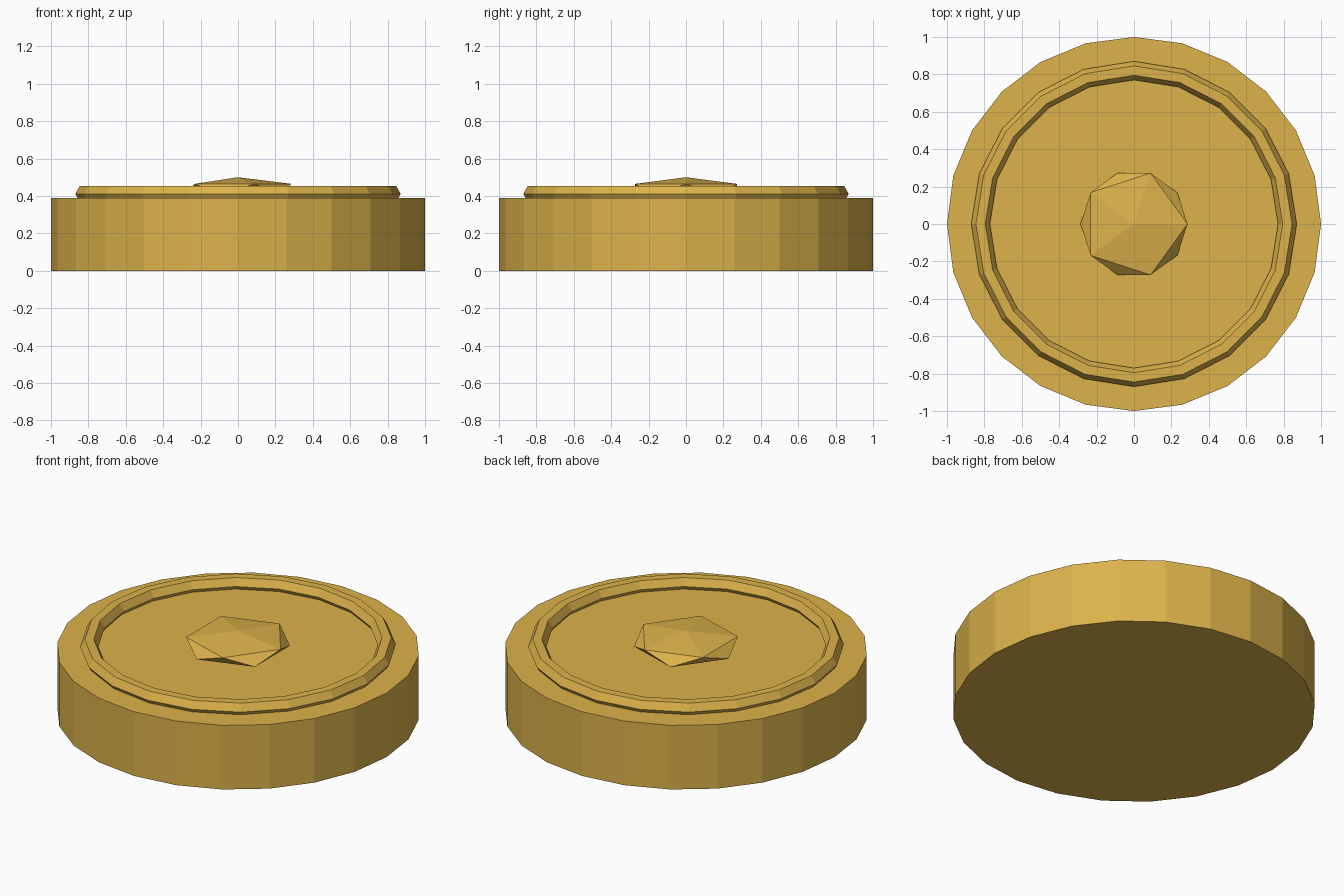
import bpy

default_cube = bpy.data.objects.get("Cube")
if default_cube:
    bpy.data.objects.remove(default_cube, do_unlink=True)

BODY_HEIGHT = 0.39

# Single warm gold colour
gold = bpy.data.materials.new("warm_gold")
gold.use_nodes = True
colour = (0.72, 0.45, 0.07, 1)
gold.diffuse_color = colour
gold.node_tree.nodes["Principled BSDF"].inputs["Base Color"].default_value = colour


def finish(name):
    """Name the newest object, colour it and keep its faces flat."""
    part = bpy.context.active_object
    part.name = part.data.name = name
    part.data.materials.append(gold)
    bpy.ops.object.shade_flat()
    return part


# Round body
bpy.ops.mesh.primitive_cylinder_add(
    vertices=24, radius=1, depth=BODY_HEIGHT, location=(0, 0, BODY_HEIGHT / 2))
finish("disc_body")

# Raised rim with a six-sided section
bpy.ops.mesh.primitive_torus_add(
    major_segments=20, minor_segments=6,
    major_radius=0.82, minor_radius=0.05, location=(0, 0, 0.411))
finish("raised_rim")

# Flattened faceted boss in the middle
bpy.ops.mesh.primitive_ico_sphere_add(
    subdivisions=1, radius=0.32, location=(0, 0, 0.436))
boss = finish("centre_boss")
boss.scale.z = 0.2
